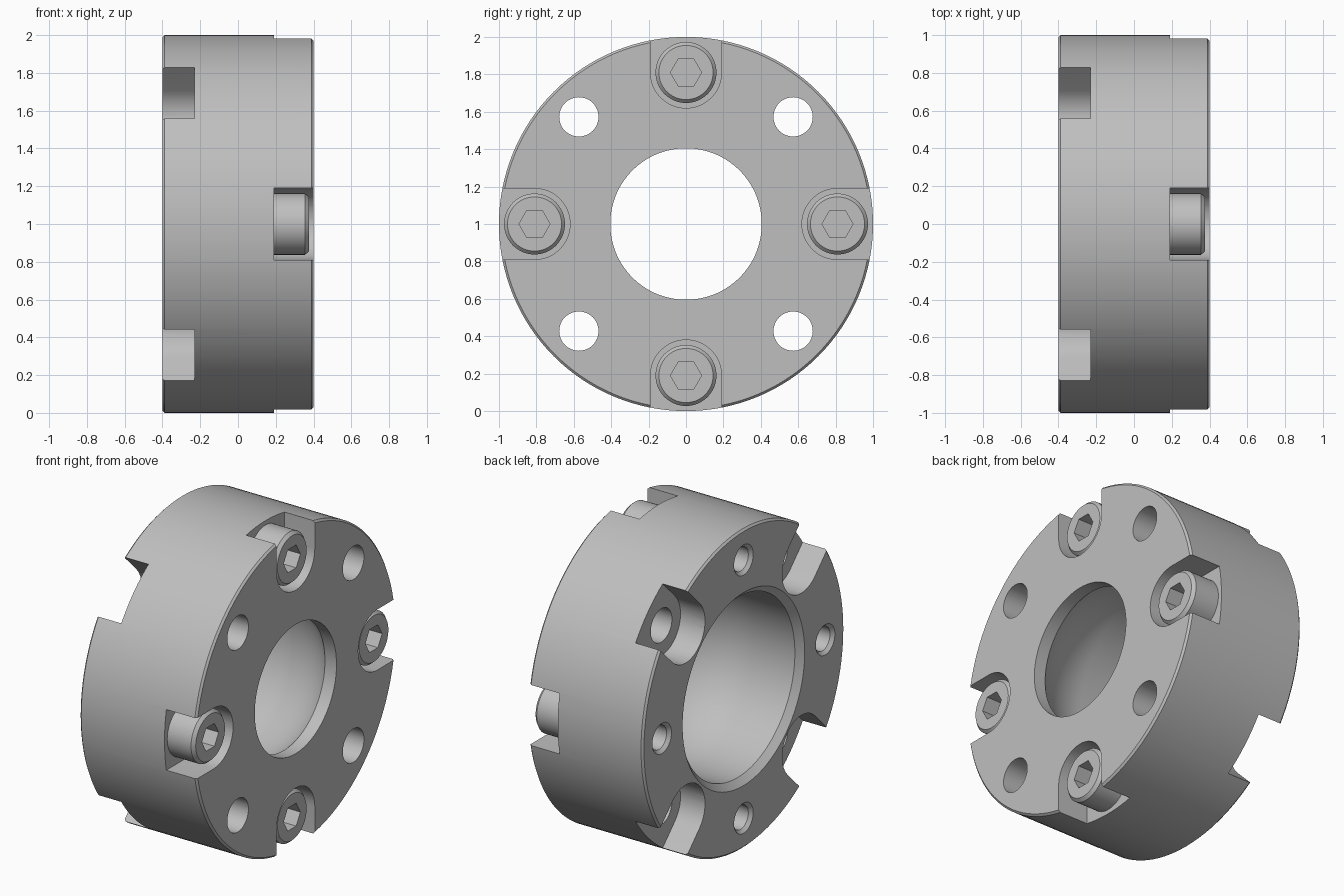
import bpy, bmesh, math
from mathutils import Matrix

if "Cube" in bpy.data.objects:
    bpy.data.objects.remove(bpy.data.objects["Cube"], do_unlink=True)

steel = bpy.data.materials.new("machined_grey")
steel.use_nodes = True
GREY = (0.52, 0.52, 0.52, 1)
steel.diffuse_color = GREY
steel.node_tree.nodes["Principled BSDF"].inputs["Base Color"].default_value = GREY

CENTRE = Matrix.Translation((0, 0, 1))
PITCH = 0.81        # distance of bolts and holes from the axis
SLOT = 0.19         # half width of the slots


def finish(name, bm, matrix):
    """Turn a bmesh into an object placed by a matrix."""
    bmesh.ops.transform(bm, matrix=matrix, verts=bm.verts)
    bmesh.ops.recalc_face_normals(bm, faces=bm.faces)
    mesh = bpy.data.meshes.new(name)
    bm.to_mesh(mesh)
    bm.free()
    mesh.materials.append(steel)
    obj = bpy.data.objects.new(name, mesh)
    bpy.context.collection.objects.link(obj)
    return obj


def lathe(name, profile, matrix, sides=48, closed=False):
    """Revolve (x, radius) points about x; an open profile is capped."""
    bm = bmesh.new()
    rings = []
    for x, r in profile:
        rings.append([bm.verts.new((x, r * math.cos(a), r * math.sin(a)))
                      for a in (math.tau * i / sides for i in range(sides))])
    pairs = list(zip(rings, rings[1:]))
    if closed:
        pairs.append((rings[-1], rings[0]))
    else:
        bm.faces.new(rings[0])
        bm.faces.new(rings[-1])
    for a, b in pairs:
        for i in range(sides):
            j = (i + 1) % sides
            bm.faces.new((a[i], a[j], b[j], b[i]))
    return finish(name, bm, matrix)


def slot_cutter(x0, x1, matrix):
    """U-shaped prism, round at the bolt centre and open at the rim."""
    steps = 24
    outline = [(-SLOT, 1.2)]
    for i in range(steps + 1):
        a = math.pi + math.pi * i / steps
        outline.append((SLOT * math.cos(a), PITCH + SLOT * math.sin(a)))
    outline.append((SLOT, 1.2))
    bm = bmesh.new()
    face = bm.faces.new([bm.verts.new((x0, y, z)) for y, z in outline])
    end = bmesh.ops.extrude_face_region(bm, geom=[face])["geom"]
    bmesh.ops.translate(bm, vec=(x1 - x0, 0, 0),
                        verts=[v for v in end if isinstance(v, bmesh.types.BMVert)])
    return finish("slot_cutter", bm, matrix)


def activate(obj):
    bpy.ops.object.select_all(action='DESELECT')
    obj.select_set(True)
    bpy.context.view_layer.objects.active = obj


def cut(obj, cutter):
    activate(obj)
    mod = obj.modifiers.new("cut", 'BOOLEAN')
    mod.operation = 'DIFFERENCE'
    mod.solver = 'EXACT'
    mod.object = cutter
    bpy.ops.object.modifier_apply(modifier=mod.name)
    bpy.data.objects.remove(cutter, do_unlink=True)


def smooth(obj):
    activate(obj)
    bpy.ops.object.shade_smooth_by_angle(angle=math.radians(25))


# Flange: chamfered ring with a round-bottomed socket opening to the back
BORE, SOCKET, DOME_X, LIP_X = 0.405, 0.565, -0.074, 0.32
profile = [(-0.4, 0.605), (-0.4, 0.988), (-0.388, 1), (0.388, 1), (0.4, 0.988),
           (0.4, BORE), (LIP_X, BORE)]
last = math.acos(BORE / SOCKET)
for i in range(1, 14):
    a = last * (1 - i / 13)
    profile.append((DOME_X + SOCKET * math.sin(a), SOCKET * math.cos(a)))
profile.append((-0.36, SOCKET))
flange = lathe("flange_body", profile, CENTRE, sides=128, closed=True)

for k in range(4):
    straight = CENTRE @ Matrix.Rotation(math.tau * k / 4, 4, 'X')
    diagonal = CENTRE @ Matrix.Rotation(math.tau * (k + 0.5) / 4, 4, 'X')
    out = Matrix.Translation((0, 0, PITCH))

    # Front bolt slots with countersunk screw holes at the back
    cut(flange, slot_cutter(0.19, 0.5, straight))
    cut(flange, lathe("screw_hole", [(-0.42, 0.115), (-0.38, 0.075), (0.25, 0.075)],
                      straight @ out))

    # Back slots with plain through holes
    cut(flange, slot_cutter(-0.5, -0.23, diagonal))
    cut(flange, lathe("through_hole", [(-0.5, 0.105), (0.5, 0.105)], diagonal @ out))

    # Socket-head bolt with a hexagonal recess, all turned alike
    spot = Matrix.Translation((straight @ out).translation)
    bolt = lathe("socket_bolt_%d" % (k + 1),
                 [(-0.2, 0.072), (0.19, 0.072), (0.19, 0.163), (0.355, 0.163),
                  (0.375, 0.145)], spot)
    cut(bolt, lathe("hex_cutter", [(0.27, 0.083), (0.5, 0.083)], spot, sides=6))
    smooth(bolt)

smooth(flange)
